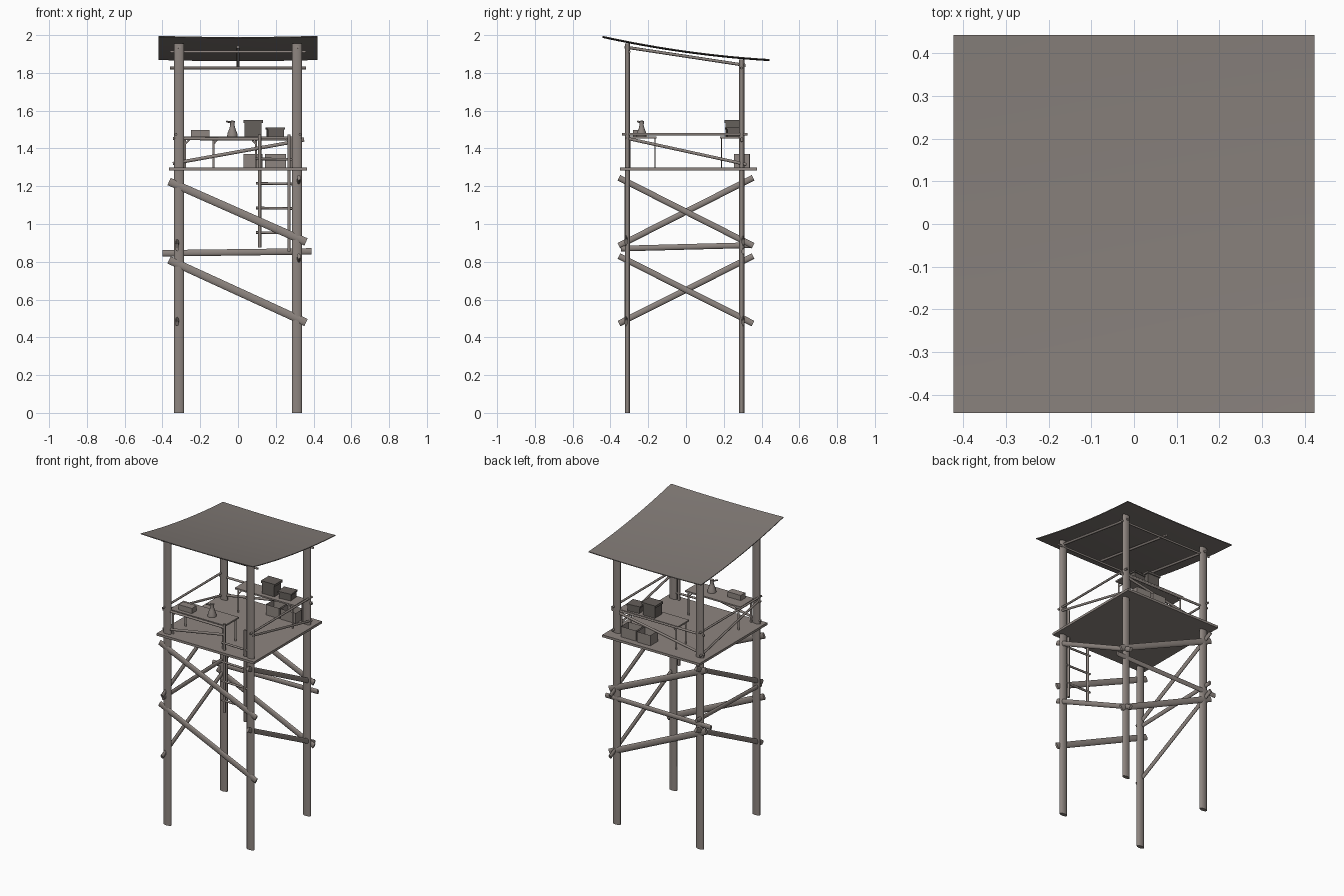
import bpy, bmesh, math
from mathutils import Vector, Matrix

if "Cube" in bpy.data.objects:
    bpy.data.objects.remove(bpy.data.objects["Cube"])


def material(name, rgb):
    m = bpy.data.materials.new(name)
    m.diffuse_color = (*rgb, 1)
    m.use_nodes = True
    m.node_tree.nodes["Principled BSDF"].inputs["Base Color"].default_value = m.diffuse_color
    return m


WOOD = material("weathered_wood", (0.27, 0.235, 0.215))
SHEET = material("roof_sheet", (0.22, 0.195, 0.18))
DARK = material("dark_goods", (0.13, 0.115, 0.105))


def finish(bm, name, smooth=True, mat=WOOD):
    bmesh.ops.recalc_face_normals(bm, faces=bm.faces)
    me = bpy.data.meshes.new(name)
    bm.to_mesh(me)
    bm.free()
    me.materials.append(mat)
    ob = bpy.data.objects.new(name, me)
    bpy.context.collection.objects.link(ob)
    if smooth:
        bpy.context.view_layer.objects.active = ob
        bpy.ops.object.select_all(action='DESELECT')
        ob.select_set(True)
        bpy.ops.object.shade_smooth_by_angle(angle=math.radians(50))
    return ob


def pole(name, a, b, w, h, sides=10):
    """Round pole from a to b; w is the horizontal and h the other diameter."""
    a, b = Vector(a), Vector(b)
    d = (b - a).normalized()
    side = d.cross(Vector((0, 0, 1)))
    side = side.normalized() if side.length > 0.01 else Vector((1, 0, 0))
    up = side.cross(d)
    rot = Matrix((side, up, d)).transposed().to_4x4()
    bm = bmesh.new()
    bmesh.ops.create_cone(bm, cap_ends=True, segments=sides, radius1=0.5, radius2=0.5,
                          depth=(b - a).length,
                          matrix=Matrix.Translation((a + b) / 2) @ rot @ Matrix.Diagonal((w, h, 1, 1)))
    return finish(bm, name)


def box(name, x, y, z, angle=0, open_top=False, mat=WOOD):
    c = [(r[0] + r[1]) / 2 for r in (x, y, z)]
    s = [r[1] - r[0] for r in (x, y, z)]
    bm = bmesh.new()
    bmesh.ops.create_cube(bm, size=1, matrix=Matrix.Translation(c) @ Matrix.Rotation(angle, 4, 'Z')
                          @ Matrix.Diagonal((*s, 1)))
    if open_top:
        bm.faces.ensure_lookup_table()
        top = max(bm.faces, key=lambda f: f.calc_center_median().z)
        bmesh.ops.inset_individual(bm, faces=[top], thickness=0.006)
        bmesh.ops.translate(bm, verts=top.verts, vec=(0, 0, -s[2] * 0.85))
    return finish(bm, name, False, mat)


# Corner posts, taller in front
P, F, B = 0.312, -0.31, 0.295
for x in (-P, P):
    for y, top in ((F, 1.955), (B, 1.872)):
        pole("corner_post", (x, y, 0), (x, y, top), 0.056, 0.028, 14)

# Platform
box("platform", (-0.365, 0.365), (-0.35, 0.377), (1.283, 1.299))

# Parallel braces on front and back, opposed diagonals on the two sides
for y in (F - 0.007, B + 0.007):
    for z0, z1 in ((1.225, 0.905), (0.81, 0.478)):
        pole("cross_brace", (-0.365, y, z0), (0.36, y, z1), 0.016, 0.042)
for s in (-1, 1):
    x = s * (P + 0.01)
    for z0, z1 in ((1.245, 0.885), (0.83, 0.473)):
        pole("side_brace", (x, -0.355 * s, z0), (x, 0.355 * s, z1), 0.018, 0.032)
pole("back_girt", (-0.4, B + 0.007, 0.845), (0.39, B + 0.007, 0.855), 0.016, 0.034)
pole("left_girt", (-P - 0.01, -0.345, 0.87), (-P - 0.01, 0.35, 0.888), 0.018, 0.03)

# Hand rails and their diagonals
for s in (-1, 1):
    x = s * (P + 0.016)
    pole("side_rail", (x, -0.34, 1.475), (x, 0.325, 1.475), 0.014, 0.014, 8)
    pole("side_rail_diagonal", (x, -0.32, 1.455), (x, 0.32, 1.315), 0.014, 0.016, 8)
for y, end in ((F, 0.12), (B, 0.35)):
    t = (end + 0.345) / 0.695
    pole("cross_rail", (-0.345, y, 1.452), (end, y, 1.45), 0.014, 0.016, 8)
    pole("cross_rail_diagonal", (-0.345, y, 1.32), (end, y, 1.32 + 0.125 * t), 0.014, 0.018, 8)

# Ladder up to the platform
for x, z in ((0.115, 0.875), (0.27, 0.855)):
    pole("ladder_rail", (x, F, z), (x, F, 1.475), 0.018, 0.018, 8)
for i in range(4):
    z = 0.955 + 0.13 * i
    pole("ladder_rung", (0.095, F, z), (0.29, F, z - 0.003), 0.014, 0.014, 8)

# Roof beams
for x in (-P, 0, P):
    pole("roof_long_beam", (x, -0.325, 1.937), (x, 0.315, 1.84), 0.018, 0.016, 8)
pole("roof_front_beam", (-0.36, -0.3, 1.912), (0.36, -0.3, 1.912), 0.014, 0.014, 8)
pole("roof_back_beam", (-0.36, 0.295, 1.826), (0.36, 0.295, 1.826), 0.014, 0.014, 8)

# Sagging sheet roof
bm = bmesh.new()
bmesh.ops.create_grid(bm, x_segments=12, y_segments=12, size=1)
for v in bm.verts:
    x, y = v.co.x * 0.422, v.co.y * 0.442
    v.co = (x, y, 1.911 - 0.139 * y + 0.09 * y * y + 0.035 * x * x)
bmesh.ops.solidify(bm, geom=bm.faces[:], thickness=0.005)
finish(bm, "roof", mat=SHEET)


# Two work tables with flat legs and corner struts
def table(name, x, y, z):
    box(name + "_top", x, y, (z - 0.01, z))
    for lx, s in ((x[0] + 0.02, 1), (x[1] - 0.02, -1)):
        for ly in (y[0] + 0.008, y[1] - 0.008):
            pole(name + "_leg", (lx, ly, 1.295), (lx, ly, z - 0.008), 0.012, 0.005, 8)
            pole(name + "_strut", (lx, ly, z - 0.04), (lx + 0.03 * s, ly, z - 0.008), 0.005, 0.008, 6)


table("front_table", (-0.3, 0.115), (-0.305, -0.155), 1.463)
table("back_table", (-0.15, 0.3), (0.18, 0.3), 1.463)

# Radio on the front table
box("radio", (-0.25, -0.15), (-0.28, -0.23), (1.463, 1.498))

# Jug with a spout on the front table
profile = [(0, 1.463), (0.028, 1.463), (0.026, 1.48), (0.016, 1.505), (0.011, 1.525), (0.014, 1.545), (0, 1.548)]
bm = bmesh.new()
vs = [bm.verts.new((r, 0, z)) for r, z in profile]
es = [bm.edges.new(p) for p in zip(vs, vs[1:])]
bmesh.ops.spin(bm, geom=vs + es, cent=(0, 0, 0), axis=(0, 0, 1), angle=math.tau, steps=14)
bmesh.ops.remove_doubles(bm, verts=bm.verts, dist=0.0005)
bmesh.ops.translate(bm, verts=bm.verts, vec=(-0.03, -0.235, 0))
finish(bm, "jug")
pole("jug_spout", (-0.03, -0.235, 1.535), (-0.06, -0.255, 1.543), 0.01, 0.01, 8)

# Boxes on the back table
box("large_box", (0.035, 0.125), (0.21, 0.285), (1.463, 1.535), mat=DARK)
box("large_box_lid", (0.028, 0.132), (0.205, 0.29), (1.535, 1.55), mat=DARK)
box("small_box", (0.155, 0.24), (0.215, 0.285), (1.463, 1.5), 0.1, mat=DARK)
box("small_box_lid", (0.15, 0.245), (0.21, 0.29), (1.5, 1.511), 0.1, mat=DARK)

# Open crates under the back table
box("crate", (0.03, 0.13), (0.255, 0.34), (1.299, 1.37), 0, True)
box("crate", (0.142, 0.255), (0.255, 0.335), (1.299, 1.37), 0, True)
